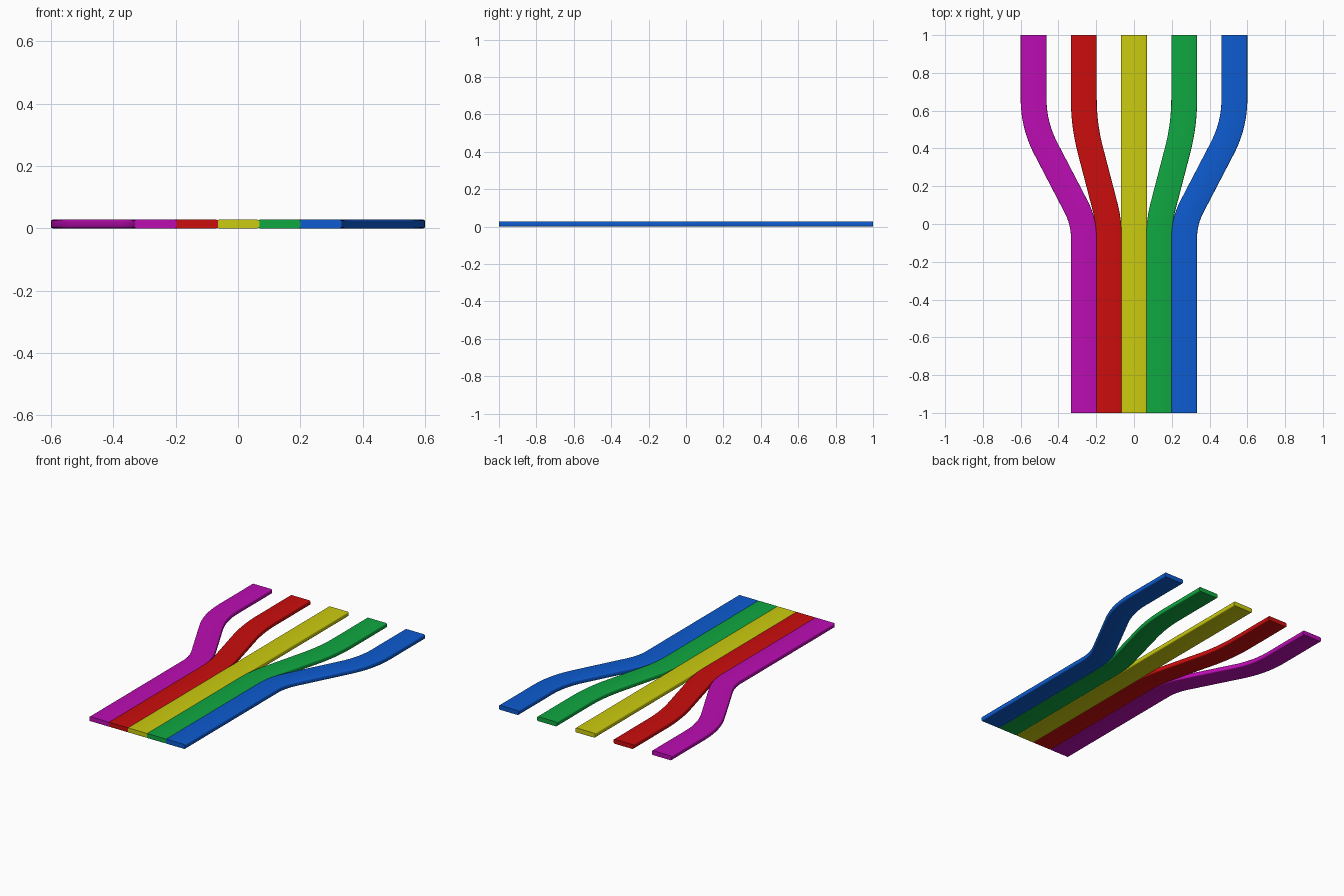
import bpy, bmesh, math
from mathutils import Vector

if "Cube" in bpy.data.objects:
    bpy.data.objects.remove(bpy.data.objects["Cube"])

WIDTH, HEIGHT, ROUND = 0.137, 0.028, 0.007
FRONT_PITCH, BACK_PITCH = 0.1325, 0.2658
BEND_FRONT, BEND_BACK = 0.012, 0.524


def fillet(prev, corner, nxt, length, steps=12):
    """Smooth bend between two straight runs."""
    a = corner + (prev - corner).normalized() * length
    b = corner + (nxt - corner).normalized() * length
    return [a.lerp(corner, t).lerp(corner.lerp(b, t), t)
            for t in (i / steps for i in range(steps + 1))]


def ribbon_path(i):
    xf, xb = i * FRONT_PITCH, i * BACK_PITCH
    p = [Vector((xf, -1)), Vector((xf, BEND_FRONT)),
         Vector((xb, BEND_BACK)), Vector((xb, 1))]
    if i == 0:
        return [p[0], p[3]]
    return [p[0]] + fillet(p[0], p[1], p[2], 0.09) + fillet(p[1], p[2], p[3], 0.14) + [p[3]]


def section():
    """Flat bar cross-section with small rounded edges: (across, up)."""
    pts = []
    w, h = WIDTH / 2 - ROUND, HEIGHT / 2 - ROUND
    for k, (sx, sz) in enumerate([(1, 1), (-1, 1), (-1, -1), (1, -1)]):
        for s in range(4):
            a = math.radians(90 * k + 30 * s)
            pts.append((sx * w + ROUND * math.cos(a),
                        HEIGHT / 2 + sz * h + ROUND * math.sin(a)))
    return pts


def make_ribbon(name, i, mat):
    path, prof = ribbon_path(i), section()
    bm = bmesh.new()
    rings = []
    for k, p in enumerate(path):
        if k in (0, len(path) - 1):
            t = Vector((0, 1))
        else:
            t = ((p - path[k - 1]).normalized() + (path[k + 1] - p).normalized()).normalized()
        side = Vector((t.y, -t.x))
        rings.append([bm.verts.new((p.x + side.x * u, p.y + side.y * u, z)) for u, z in prof])
    n = len(prof)
    for r0, r1 in zip(rings, rings[1:]):
        for j in range(n):
            bm.faces.new((r0[j], r0[(j + 1) % n], r1[(j + 1) % n], r1[j]))
    bm.faces.new(rings[0])
    bm.faces.new(rings[-1])
    bmesh.ops.recalc_face_normals(bm, faces=bm.faces)
    me = bpy.data.meshes.new(name)
    bm.to_mesh(me)
    bm.free()
    me.materials.append(mat)
    ob = bpy.data.objects.new(name, me)
    bpy.context.collection.objects.link(ob)
    bpy.ops.object.select_all(action='DESELECT')
    ob.select_set(True)
    bpy.context.view_layer.objects.active = ob
    bpy.ops.object.shade_smooth_by_angle(angle=math.radians(40))


# Five coloured ribbons, left to right
RIBBONS = [("purple", (0.50, 0.004, 0.45)), ("red", (0.60, 0.004, 0.004)),
           ("yellow", (0.60, 0.60, 0.005)), ("green", (0.005, 0.39, 0.053)),
           ("blue", (0.004, 0.105, 0.63))]
for idx, (colour, rgb) in enumerate(RIBBONS):
    m = bpy.data.materials.new(colour)
    m.diffuse_color = (*rgb, 1)
    m.use_nodes = True
    m.node_tree.nodes["Principled BSDF"].inputs["Base Color"].default_value = m.diffuse_color
    make_ribbon(colour + "_ribbon", idx - 2, m)
